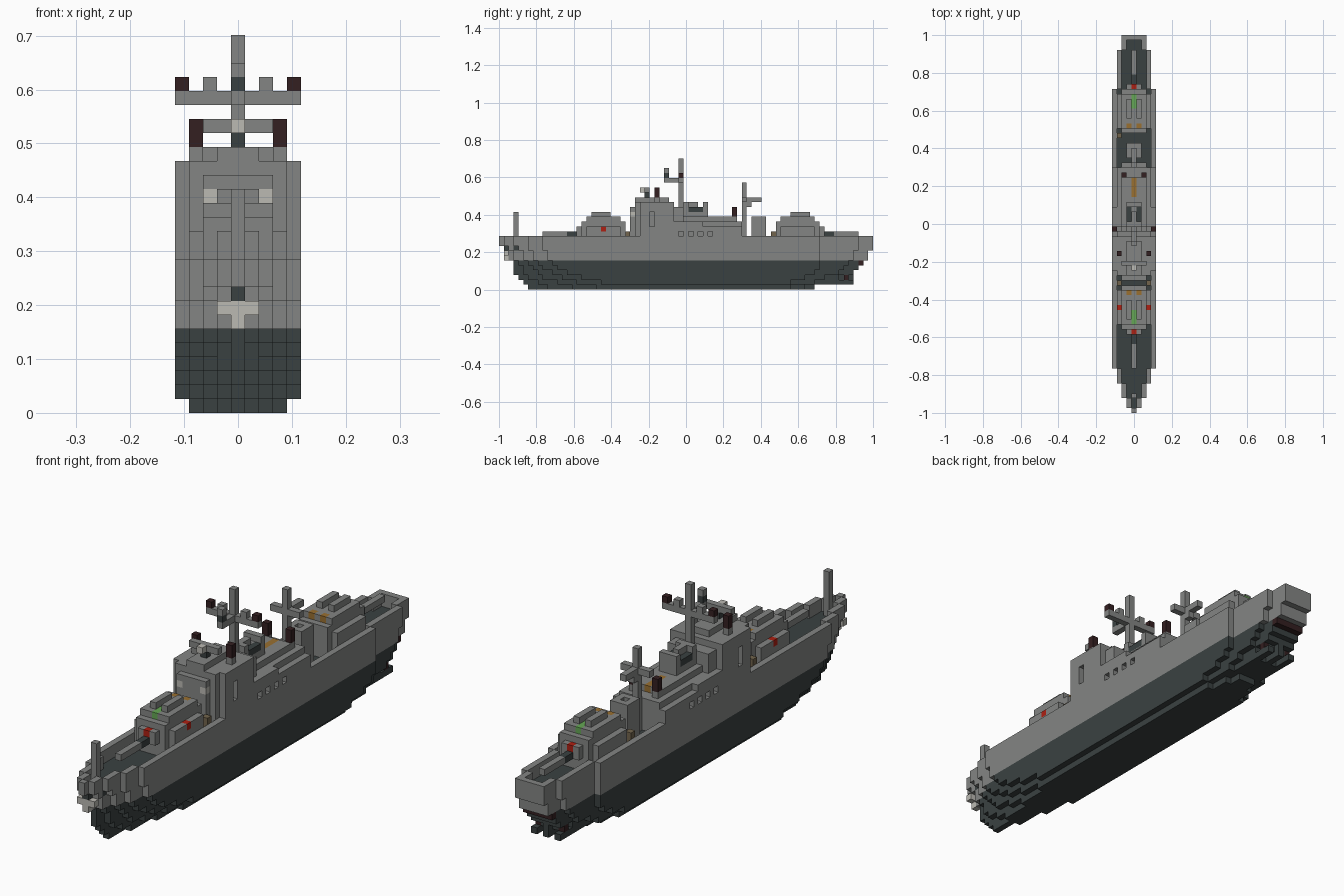
import bpy
import bmesh
from mathutils import Vector

V = 2 / 77            # size of one block
LENGTH = 77           # blocks from bow to stern

if "Cube" in bpy.data.objects:
    bpy.data.objects.remove(bpy.data.objects["Cube"])

COLOURS = {
    "grey": (0.23, 0.235, 0.23), "slate": (0.042, 0.053, 0.053),
    "maroon": (0.034, 0.014, 0.015), "pale": (0.5, 0.49, 0.45),
    "green": (0.13, 0.39, 0.09), "red": (0.42, 0.014, 0.006),
    "amber": (0.32, 0.16, 0.03), "tan": (0.17, 0.13, 0.075),
}
MATS = {}
for key, rgb in COLOURS.items():
    mat = bpy.data.materials.new(key + " paint")
    mat.use_nodes = True
    mat.diffuse_color = (*rgb, 1)
    mat.node_tree.nodes["Principled BSDF"].inputs["Base Color"].default_value = (*rgb, 1)
    MATS[key] = mat
ORDER = list(MATS)


def wide(w):
    return range(-w, w + 1)


def pair(a):
    return (-a, a)


def fill(cells, xs, ys, zs, colour="grey"):
    """Fill a block of cells; ys and zs are half-open spans."""
    for x in xs:
        for y in range(*ys):
            for z in range(*zs):
                cells[x, y, z] = colour


def carve(cells, xs, ys, zs):
    for x in xs:
        for y in range(*ys):
            for z in range(*zs):
                cells.pop((x, y, z), None)


def build(name, cells):
    """Skin the exposed faces of the cells as one object."""
    bm = bmesh.new()
    corners = {}

    def corner(p):
        key = tuple(round(c) for c in p)
        if key not in corners:
            x, y, z = key
            corners[key] = bm.verts.new(((x - 0.5) * V, (y - LENGTH / 2) * V, z * V))
        return corners[key]

    for cell, colour in cells.items():
        for axis in range(3):
            for side in (0, 1):
                step = Vector((0, 0, 0))
                step[axis] = 2 * side - 1
                if tuple(int(a + b) for a, b in zip(cell, step)) in cells:
                    continue
                u, v = Vector((0, 0, 0)), Vector((0, 0, 0))
                u[(axis + 1) % 3] = v[(axis + 2) % 3] = 1
                base = Vector(cell)
                base[axis] += side
                loop = [base, base + u, base + u + v, base + v]
                face = bm.faces.new([corner(p) for p in (loop if side else loop[::-1])])
                face.material_index = ORDER.index(colour)
    mesh = bpy.data.meshes.new(name)
    bm.to_mesh(mesh)
    bm.free()
    for mat in MATS.values():
        mesh.materials.append(mat)
    obj = bpy.data.objects.new(name, mesh)
    bpy.context.collection.objects.link(obj)


# Hull: per level, where each half width begins at the bow and ends at the stern
LEVELS = [
    ((0, 1), (6, 10, 15, 20), (65, 65, 63, 60)),
    ((1, 2), (5, 8, 12, 16, 21), (70, 70, 68, 65, 60)),
    ((2, 3), (4, 6, 9, 13, 17), (72, 72, 70, 67, 63)),
    ((3, 4), (3, 5, 8, 11, 14), (73, 73, 73, 70, 65)),
    ((4, 5), (3, 5, 7, 9, 12), (74, 74, 74, 71, 66)),
    ((5, 6), (3, 4, 6, 8, 11), (75, 75, 75, 72, 66)),
    ((6, 8), (2, 3, 5, 7, 10), (76, 76, 76, 73, 66)),
    ((8, 9), (1, 2, 4, 6, 9), (77, 77, 77, 74, 66)),
    ((9, 11), (0, 1, 3, 6, 9), (77, 77, 77, 74, 66)),
]
hull = {}
for zs, bows, sterns in LEVELS:
    for w, (bow, stern) in enumerate(zip(bows, sterns)):
        fill(hull, wide(w), (bow, stern), zs, "slate" if zs[1] <= 6 else "grey")

# Sunken deck, leaving a bulwark one block thick
rim = set(hull)
for x, y, z in sorted(rim):
    inside = all((x + i, y + j, 10) in rim for i, j in ((1, 0), (-1, 0), (0, 1), (0, -1)))
    if inside and (y < 28 or y > 49):
        if z >= 9:
            hull.pop((x, y, z))
        elif z == 8:
            hull[x, y, z] = "slate"
fill(hull, wide(2), (74, 75), (5, 6), "maroon")
build("hull", hull)

# Rudder and propeller shafts
gear = {}
fill(gear, (0,), (65, 73), (1, 3), "slate")
fill(gear, pair(2), (66, 73), (1, 2), "slate")
fill(gear, pair(2), (71, 72), (2, 3), "maroon")
build("rudder_and_shafts", gear)

# Bow anchor and jackstaff
anchor = {}
fill(anchor, (0,), (1, 2), (6, 8), "pale")
fill(anchor, pair(1), (1, 2), (7, 8), "pale")
build("anchor", anchor)
staff = {}
fill(staff, (0,), (3, 4), (9, 16))
build("jackstaff", staff)

# Bridge block with chamfered front, windows and wing recesses
bridge = {}
fill(bridge, wide(2), (27, 28), (9, 17))
fill(bridge, wide(3), (28, 36), (9, 18))
fill(bridge, wide(4), (29, 36), (11, 18))
fill(bridge, wide(3), (36, 38), (11, 17))
fill(bridge, wide(1), (28, 35), (18, 19))
fill(bridge, pair(2), (27, 28), (15, 16), "pale")
carve(bridge, pair(4), (31, 32), (13, 16))
build("bridge", bridge)

# Midship house with portholes
house = {}
fill(house, wide(4), (36, 50), (11, 13))
fill(house, wide(3), (36, 50), (13, 14))
fill(house, wide(2), (36, 48), (14, 15))
fill(house, pair(4), (36, 42), (13, 14))
for y in (35, 37, 39, 41, 43):
    carve(house, pair(4), (y, y + 1), (11, 12))
    carve(bridge, pair(4), (y, y + 1), (11, 12))
fill(house, (0,), (44, 48), (14, 15), "amber")
build("midship_house", house)

# Funnel with dark sloping uptakes
funnel = {}
fill(funnel, wide(1), (38, 43), (15, 18))
carve(funnel, wide(1), (39, 42), (17, 18))
fill(funnel, pair(1), (39, 42), (16, 17), "slate")
fill(funnel, (0,), (39, 41), (17, 18))
build("funnel", funnel)

# Bridge-top radar and signal lamps
radar = {}
fill(radar, (0,), (30, 31), (19, 20), "slate")
fill(radar, wide(2), (30, 31), (20, 21))
fill(radar, (0,), (29, 30), (20, 21), "pale")
build("radar", radar)
lamps = {}
fill(lamps, pair(3), (32, 33), (18, 19))
fill(lamps, pair(3), (32, 33), (19, 21), "maroon")
build("signal_lamps", lamps)

# Main mast with yard
mast = {}
fill(mast, (0,), (37, 38), (15, 27))
fill(mast, wide(4), (37, 38), (22, 23))
fill(mast, (0,), (34, 37), (22, 23))
fill(mast, (0,), (34, 35), (23, 25))
fill(mast, (0,), (34, 35), (23, 24), "slate")
fill(mast, pair(2), (37, 38), (23, 24))
fill(mast, pair(4), (37, 38), (23, 24), "maroon")
build("main_mast", mast)

# Aft mast, its arms and lamps
aft = {}
fill(aft, (0,), (50, 51), (9, 22))
fill(aft, wide(2), (50, 51), (18, 19))
fill(aft, (0,), (51, 54), (18, 19))
fill(aft, (0,), (51, 52), (17, 18))
fill(aft, pair(2), (48, 49), (14, 15))
fill(aft, pair(2), (48, 49), (15, 17), "maroon")
build("aft_mast", aft)
locker = {}
fill(locker, wide(1), (52, 55), (9, 15))
carve(locker, (0,), (53, 54), (14, 15))
build("aft_locker", locker)

# Gun turrets: the second faces aft
for name, flip in (("bow_turret", False), ("stern_turret", True)):
    gun = {}
    fill(gun, wide(2), (18, 25), (9, 15))
    fill(gun, wide(3), (18, 25), (9, 13))
    fill(gun, wide(2), (17, 26), (9, 14))
    fill(gun, wide(1), (16, 26), (11, 13))
    fill(gun, wide(1), (19, 23), (15, 16))
    carve(gun, (0,), (19, 23), (15, 16))
    fill(gun, pair(1), (24, 25), (14, 15), "amber")
    fill(gun, (0,), (18, 21), (14, 15), "green")
    fill(gun, (0,), (16, 17), (12, 13), "red")
    fill(gun, (0,), (14, 16), (11, 12), "slate")
    fill(gun, (0,), (9, 14), (11, 12))
    if not flip:
        fill(gun, pair(3), (21, 22), (12, 13), "red")
    else:
        gun = {(x, 82 - y, z): c for (x, y, z), c in gun.items()}
    build(name, gun)

# Deck crates
for name, x, y in (("crate_aft", -3, 56), ("crate_fore_left", 3, 26), ("crate_fore_right", -3, 26)):
    crate = {}
    fill(crate, (x,), (y, y + 1), (9, 12), "tan")
    build(name, crate)
